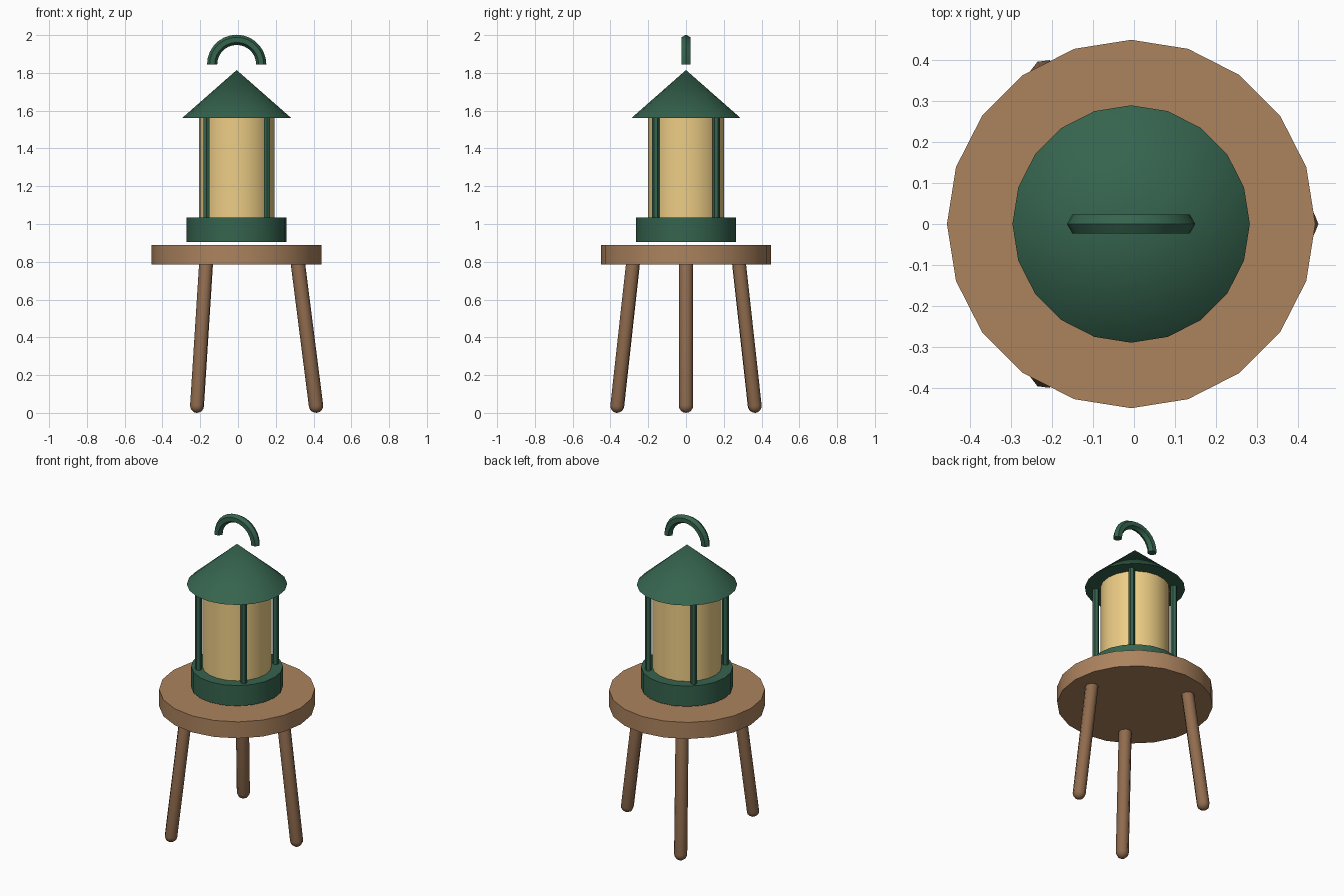
import bpy, bmesh, math
from mathutils import Vector, Matrix

if "Cube" in bpy.data.objects:
    bpy.data.objects.remove(bpy.data.objects["Cube"])

CX = -0.007  # shared axis of stool and lantern


def material(name, srgb):
    m = bpy.data.materials.new(name)
    m.diffuse_color = (*[c ** 2.2 for c in srgb], 1)
    m.use_nodes = True
    m.node_tree.nodes["Principled BSDF"].inputs["Base Color"].default_value = m.diffuse_color
    return m


SEAT_WOOD = material("seat_wood", (0.67, 0.51, 0.37))
LEG_WOOD = material("leg_wood", (0.56, 0.42, 0.31))
GREEN = material("green_metal", (0.22, 0.39, 0.31))
GLOW = material("warm_glass", (0.93, 0.80, 0.52))


def finish(ob, name, mat):
    ob.name = name
    ob.data.materials.append(mat)
    bpy.ops.object.select_all(action='DESELECT')
    ob.select_set(True)
    bpy.context.view_layer.objects.active = ob
    bpy.ops.object.shade_smooth_by_angle(angle=math.radians(50))
    return ob


def from_bmesh(bm, name, mat):
    bmesh.ops.recalc_face_normals(bm, faces=bm.faces)
    me = bpy.data.meshes.new(name)
    bm.to_mesh(me)
    bm.free()
    ob = bpy.data.objects.new(name, me)
    bpy.context.collection.objects.link(ob)
    return finish(ob, name, mat)


def drum(name, r1, r2, z0, z1, mat, sides=20, x=0, y=0):
    bm = bmesh.new()
    bmesh.ops.create_cone(bm, cap_ends=True, segments=sides, radius1=r1, radius2=r2,
                          depth=z1 - z0,
                          matrix=Matrix.Translation((CX + x, y, (z0 + z1) / 2)))
    bmesh.ops.remove_doubles(bm, verts=bm.verts, dist=1e-5)
    return from_bmesh(bm, name, mat)


def capsule(name, a, b, r, mat, sides=8, rings=4):
    """Round-ended rod from a to b (centres of the end caps)."""
    a, b = Vector(a), Vector(b)
    length = (b - a).length
    arc = [(r * math.cos(t), r * math.sin(t))
           for t in (math.pi / 2 * i / rings for i in range(rings + 1))]
    profile = [(x, -z) for x, z in reversed(arc)] + [(x, z + length) for x, z in arc]
    bm = bmesh.new()
    vs = [bm.verts.new((x, 0, z)) for x, z in profile]
    es = [bm.edges.new(p) for p in zip(vs, vs[1:])]
    bmesh.ops.spin(bm, geom=vs + es, cent=(0, 0, 0), axis=(0, 0, 1),
                   angle=math.tau, steps=sides)
    bmesh.ops.remove_doubles(bm, verts=bm.verts, dist=1e-5)
    turn = (b - a).to_track_quat('Z', 'Y').to_matrix().to_4x4()
    bm.transform(Matrix.Translation(a) @ turn)
    return from_bmesh(bm, name, mat)


# Stool
drum("seat", 0.45, 0.45, 0.785, 0.89, SEAT_WOOD)
for i in range(3):
    c, s = math.cos(math.tau * i / 3), math.sin(math.tau * i / 3)
    capsule(f"leg_{i + 1}", (CX + 0.42 * c, 0.42 * s, 0.038),
            (CX + 0.323 * c, 0.323 * s, 0.80), 0.038, LEG_WOOD)

# Lantern body
drum("lantern_base", 0.265, 0.265, 0.905, 1.035, GREEN)
drum("lantern_glass", 0.2, 0.2, 1.03, 1.565, GLOW)
for i in range(4):
    t = math.pi / 4 + math.pi / 2 * i
    drum(f"lantern_bar_{i + 1}", 0.019, 0.019, 1.03, 1.565, GREEN, sides=6,
         x=0.226 * math.cos(t), y=0.226 * math.sin(t))
drum("lantern_roof", 0.29, 0, 1.56, 1.815, GREEN)

# Carrying handle: six-sided section swept through a half circle
bm = bmesh.new()
R, r = 0.13, 0.027
ring = [bm.verts.new((CX + R + r * math.cos(math.tau * k / 6),
                      r * math.sin(math.tau * k / 6), 1.845)) for k in range(6)]
face = bm.faces.new(ring)
bmesh.ops.spin(bm, geom=[face] + list(face.edges) + ring, cent=(CX, 0, 1.845),
               axis=(0, -1, 0), angle=math.pi, steps=14)
if not any(f.calc_center_median().x > 0.1 and abs(f.normal.z) > 0.99 and len(f.verts) == 6
           for f in bm.faces):
    bm.faces.new(ring)
from_bmesh(bm, "lantern_handle", GREEN)
for ob in bpy.data.objects:
    if ob.name == "lantern_handle":
        bpy.context.view_layer.objects.active = ob
        bpy.ops.object.shade_smooth_by_angle(angle=math.radians(65))
